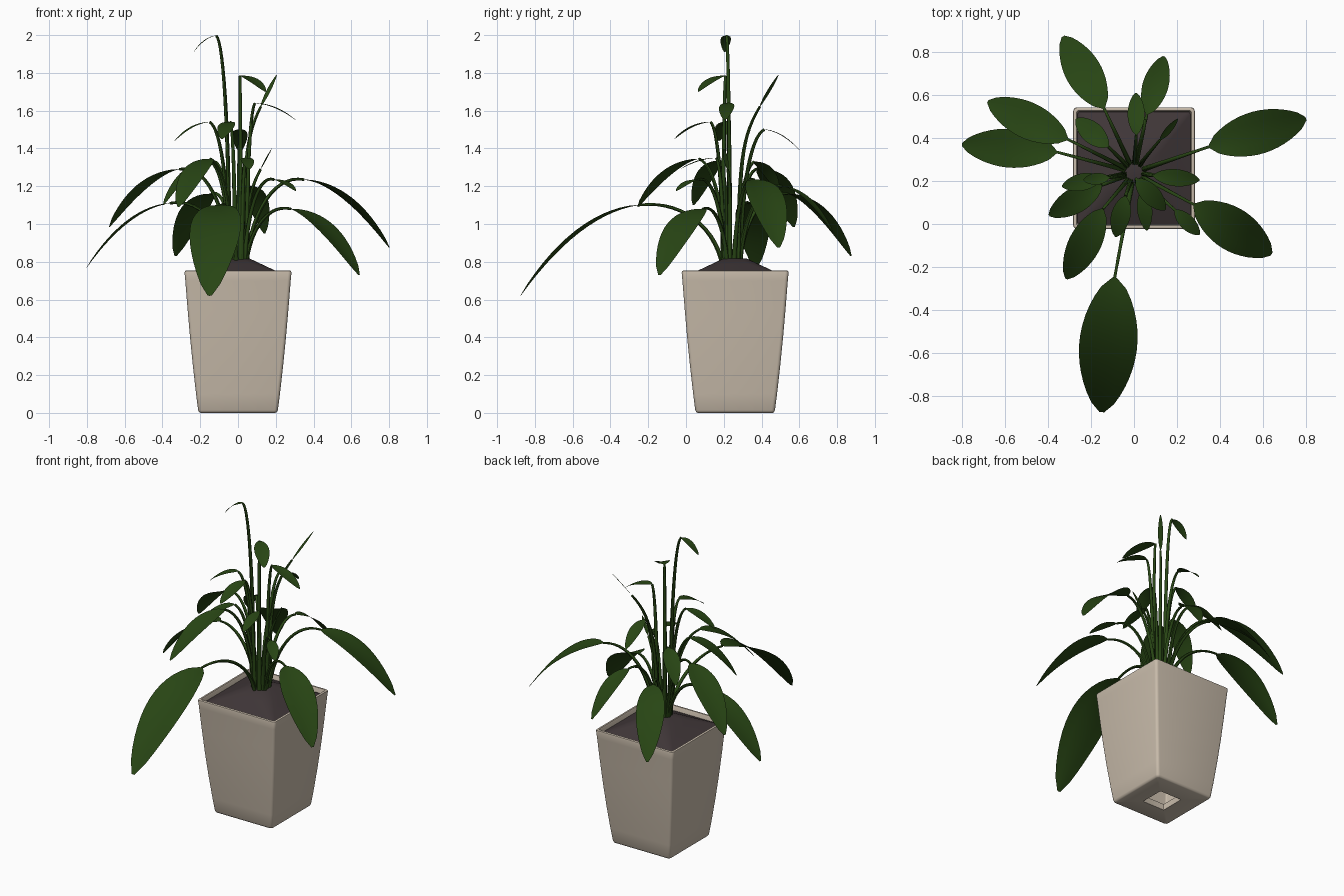
import bpy, bmesh, math
from mathutils import Vector

if "Cube" in bpy.data.objects:
    bpy.data.objects.remove(bpy.data.objects["Cube"])

def material(name, rgb):
    m = bpy.data.materials.new(name)
    m.diffuse_color = (*rgb, 1)
    m.use_nodes = True
    m.node_tree.nodes["Principled BSDF"].inputs["Base Color"].default_value = m.diffuse_color
    return m

GREEN = material("leaf green", (0.021, 0.060, 0.007))
CLAY = material("warm beige", (0.58, 0.50, 0.405))
SOIL = material("dark soil", (0.050, 0.037, 0.039))
CY = 0.26  # pot centre in y

def finish(bm, name, mat, angle=40, normals=True):
    if normals:
        bmesh.ops.recalc_face_normals(bm, faces=bm.faces)
    me = bpy.data.meshes.new(name)
    bm.to_mesh(me)
    bm.free()
    ob = bpy.data.objects.new(name, me)
    bpy.context.collection.objects.link(ob)
    me.materials.append(mat)
    bpy.ops.object.select_all(action='DESELECT')
    ob.select_set(True)
    bpy.context.view_layer.objects.active = ob
    bpy.ops.object.shade_smooth_by_angle(angle=math.radians(angle))
    return ob

def square_ring(bm, half, z, r):
    """Rounded square of vertices round the pot axis."""
    ring = []
    for k in range(4):
        c = math.pi / 4 + k * math.pi / 2
        cx = math.copysign(half - r, math.cos(c))
        cy = math.copysign(half - r, math.sin(c))
        for i in range(5):
            a = k * math.pi / 2 + i * math.pi / 8
            ring.append(bm.verts.new((cx + r * math.cos(a), CY + cy + r * math.sin(a), z)))
    return ring

def bridge(bm, a, b):
    n = len(a)
    for i in range(n):
        bm.faces.new((a[i], a[(i + 1) % n], b[(i + 1) % n], b[i]))

# Pot: closed profile (half width, height, corner radius) with drain hole
profile = [(0.08, 0.0, 0.004), (0.198, 0.0, 0.012), (0.206, 0.004, 0.016), (0.211, 0.014, 0.018),
           (0.222, 0.10, 0.018), (0.239, 0.25, 0.018), (0.254, 0.40, 0.018), (0.267, 0.55, 0.018),
           (0.279, 0.70, 0.018), (0.283, 0.742, 0.018), (0.281, 0.750, 0.016), (0.276, 0.753, 0.014),
           (0.268, 0.752, 0.012), (0.264, 0.744, 0.010), (0.255, 0.65, 0.010), (0.235, 0.40, 0.010),
           (0.192, 0.04, 0.010), (0.08, 0.04, 0.004)]
bm = bmesh.new()
rings = [square_ring(bm, *p) for p in profile]
for i in range(len(rings)):
    bridge(bm, rings[i], rings[(i + 1) % len(rings)])
finish(bm, "pot", CLAY)

# Soil mound
bm = bmesh.new()
rings = [square_ring(bm, h, z, r) for h, z, r in
         [(0.262, 0.722, 0.01), (0.20, 0.752, 0.03), (0.13, 0.785, 0.05), (0.06, 0.818, 0.05)]]
for a, b in zip(rings, rings[1:]):
    bridge(bm, a, b)
bm.faces.new(rings[-1])
finish(bm, "soil", SOIL)

def bezier(pts, t):
    pts = list(pts)
    while len(pts) > 1:
        pts = [a.lerp(b, t) for a, b in zip(pts, pts[1:])]
    return pts[0]

def stem(bm, ctrl, r0, r1, steps=14, sides=6):
    last = None
    for s in range(steps + 1):
        t = s / steps
        p = bezier(ctrl, t)
        d = (bezier(ctrl, min(1, t + 0.02)) - bezier(ctrl, max(0, t - 0.02))).normalized()
        u = d.cross(Vector((0.31, 0.95, 0.02))).normalized()
        v = d.cross(u)
        r = r0 + (r1 - r0) * t
        ring = [bm.verts.new(p + r * (u * math.cos(a) + v * math.sin(a)))
                for a in (2 * math.pi * k / sides for k in range(sides))]
        if last:
            bridge(bm, last, ring)
        last = ring
    bm.faces.new(last)

def blade(bm, ctrl, width, steps=14):
    side = (ctrl[-1] - ctrl[0]).cross(Vector((0, 0, 1))).normalized()
    last = None
    for s in range(steps + 1):
        t = s / steps
        p = bezier(ctrl, t)
        w = width / 2 * (0.08 + 0.92 * max(0, math.sin(math.pi * t ** 0.95)) ** 0.7)
        d = (bezier(ctrl, min(1, t + 0.02)) - bezier(ctrl, max(0, t - 0.02))).normalized()
        up = side.cross(d)
        row = [bm.verts.new(p + side * w * k + up * 0.10 * w * abs(k)) for k in (-1, -0.5, 0, 0.5, 1)]
        if last:
            for i in range(4):
                bm.faces.new((last[i], last[i + 1], row[i + 1], row[i]))
        last = row

# Leaves: blade base, blade tip, blade width
leaves = [
    ((-0.09, -0.25, 1.10), (-0.15, -0.875, 0.62), 0.27),
    ((0.35, 0.36, 1.235), (0.80, 0.49, 0.875), 0.20),
    ((0.28, 0.09, 1.08), (0.64, -0.14, 0.73), 0.20),
    ((-0.14, 0.54, 1.16), (-0.33, 0.873, 0.83), 0.17),
    ((-0.31, 0.395, 1.29), (-0.68, 0.57, 0.985), 0.17),
    ((-0.36, 0.335, 1.11), (-0.80, 0.37, 0.77), 0.18),
    ((0.06, 0.51, 1.20), (0.14, 0.78, 0.95), 0.12),
    ((0.01, 0.415, 1.50), (0.01, 0.61, 1.38), 0.08),
    ((-0.12, 0.36, 1.33), (-0.27, 0.49, 1.17), 0.10),
    ((-0.04, 0.13, 1.54), (-0.085, -0.06, 1.45), 0.09),
    ((-0.15, 0.215, 1.54), (-0.335, 0.175, 1.44), 0.08),
    ((-0.15, 0.18, 1.335), (-0.395, 0.04, 1.10), 0.12),
    ((-0.145, 0.07, 1.345), (-0.315, -0.255, 1.09), 0.15),
    ((0.04, 0.16, 1.35), (0.06, -0.03, 1.29), 0.07),
    ((0.19, 0.065, 1.235), (0.305, -0.05, 1.175), 0.07),
    ((0.09, 0.225, 1.64), (0.305, 0.205, 1.55), 0.08),
    ((0.01, 0.21, 1.785), (0.145, 0.065, 1.70), 0.09),
    ((-0.115, 0.215, 1.997), (-0.235, 0.205, 1.91), 0.055),
    ((0.12, 0.39, 1.62), (0.205, 0.49, 1.79), 0.03),
    ((0.12, 0.22, 1.29), (0.18, 0.20, 1.40), 0.025),
]
for n, (base, tip, width) in enumerate(leaves, 1):
    L, T = Vector(base), Vector(tip)
    out = Vector((L.x, L.y - 0.24, 0))
    B = Vector((0, 0.24, 0.77)) + out.normalized() * 0.045
    run = Vector((L.x - B.x, L.y - B.y, 0))
    rise = L.z - B.z
    drop = L.z - T.z
    if drop < 0:  # young upright leaf
        P2 = L - (T - L) * 1.0
        C = L.lerp(T, 0.5)
    else:         # arching leaf
        P2 = L - run * 0.5 + Vector((0, 0, 0.03 if run.length > 0.2 else -0.03))
        C = L.lerp(T, 0.5)
        C.z = L.z - 0.1 * drop
    P1 = B + run * 0.08 + Vector((0, 0, rise * 0.65))
    bm = bmesh.new()
    stem(bm, (B, P1, P2, L), 0.013, 0.007)
    finish(bm, f"stem_{n}", GREEN, 60)
    bm = bmesh.new()
    blade(bm, (L, C, T), width)
    finish(bm, f"leaf_{n}", GREEN, 60, normals=False)
